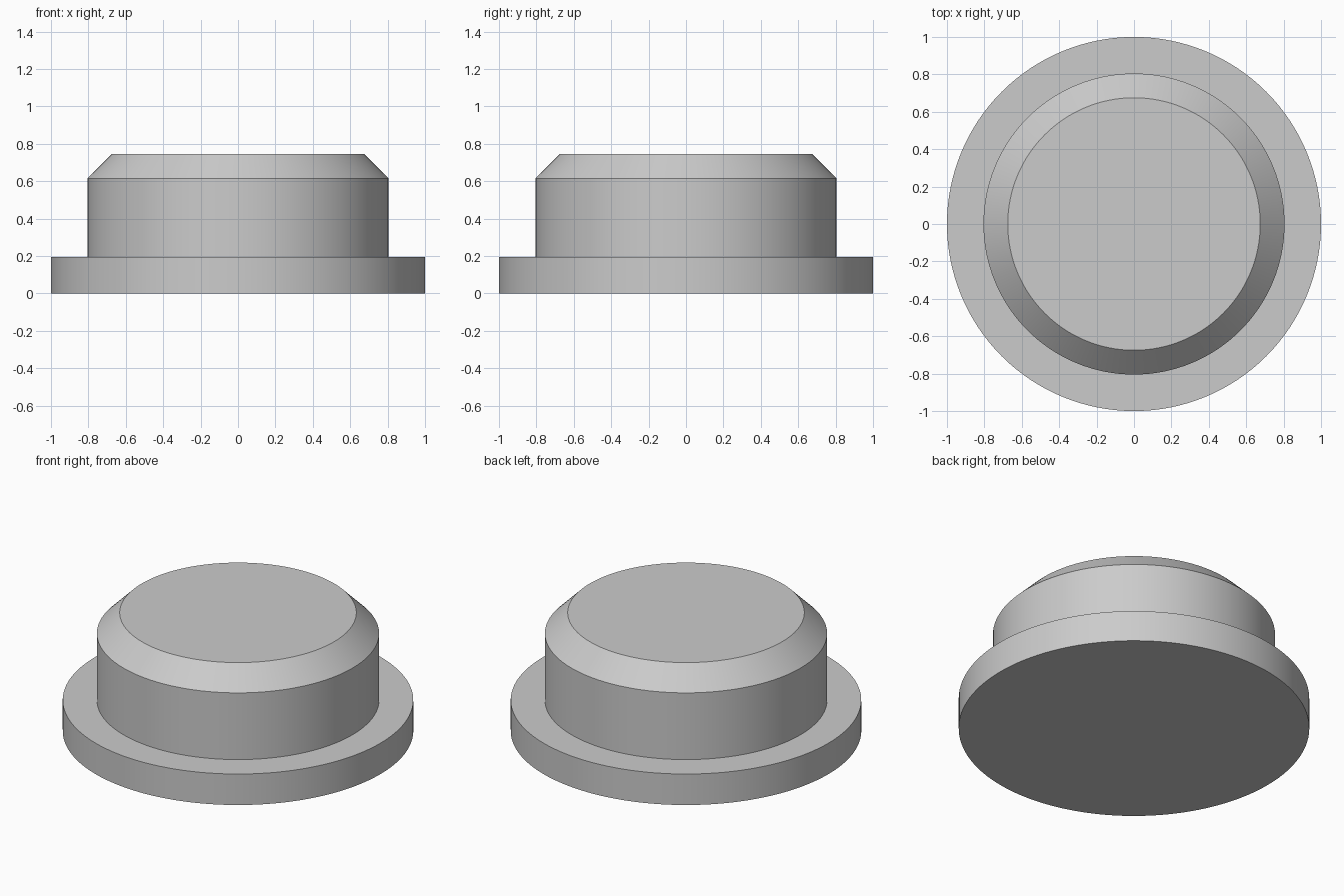
import bpy
import bmesh
import math
from mathutils import Matrix, Vector

old = bpy.data.objects.get("Cube")
if old:
    bpy.data.objects.remove(old, do_unlink=True)

SEGMENTS = 128
# Half profile (radius, height) from bottom centre to top centre
PROFILE = [(0, 0), (1, 0), (1, 0.195), (0.805, 0.195),
           (0.805, 0.615), (0.675, 0.745), (0, 0.745)]

grey = bpy.data.materials.new("plain grey")
grey.use_nodes = True
colour = (0.6, 0.6, 0.6, 1)
grey.diffuse_color = colour
grey.node_tree.nodes["Principled BSDF"].inputs["Base Color"].default_value = colour


def lathe(name, profile, material):
    """Turn a half profile around the z axis, with flat single-face caps."""
    bm = bmesh.new()
    rings = []
    for radius, z in profile[1:-1]:
        ring = bmesh.ops.create_circle(
            bm, segments=SEGMENTS, radius=radius,
            matrix=Matrix.Translation(Vector((0, 0, z))))["verts"]
        rings.append(ring)
    for low, high in zip(rings, rings[1:]):
        for i in range(SEGMENTS):
            j = (i + 1) % SEGMENTS
            bm.faces.new((low[i], low[j], high[j], high[i]))
    bm.faces.new(rings[0])
    bm.faces.new(rings[-1])
    bmesh.ops.recalc_face_normals(bm, faces=bm.faces)
    mesh = bpy.data.meshes.new(name)
    bm.to_mesh(mesh)
    bm.free()
    mesh.materials.append(material)
    obj = bpy.data.objects.new(name, mesh)
    bpy.context.collection.objects.link(obj)
    return obj


# Flange, barrel and chamfered top in one solid
plug = lathe("flanged_plug", PROFILE, grey)
bpy.ops.object.select_all(action="DESELECT")
plug.select_set(True)
bpy.context.view_layer.objects.active = plug
bpy.ops.object.shade_smooth_by_angle(angle=math.radians(30))
